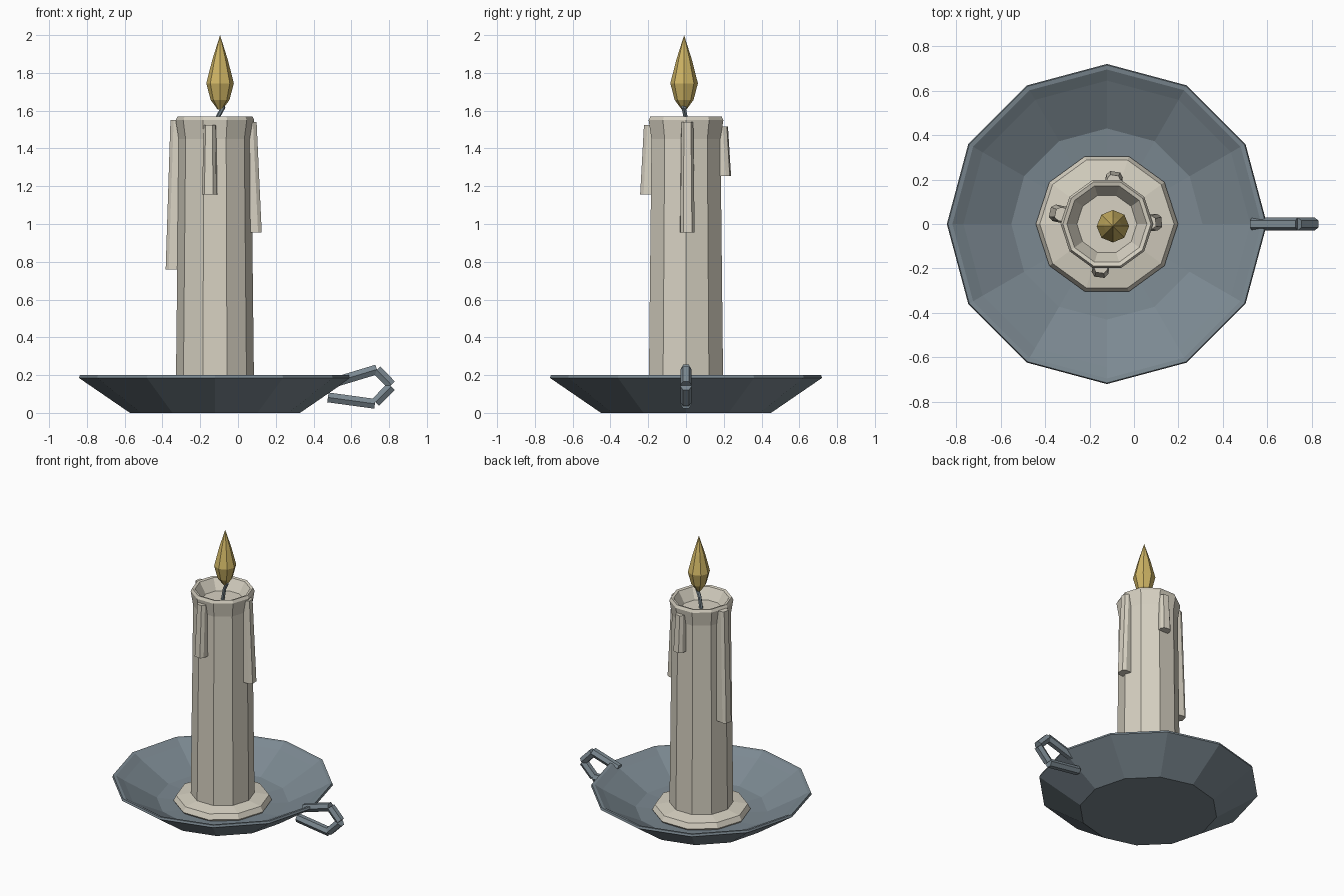
import bpy, bmesh, math
from mathutils import Vector

cube = bpy.data.objects.get("Cube")
if cube:
    bpy.data.objects.remove(cube, do_unlink=True)

AXIS = Vector((-0.122, 0, 0))  # centre line of dish and candle


def material(name, rgb):
    m = bpy.data.materials.new(name)
    m.use_nodes = True
    m.diffuse_color = (*rgb, 1)
    bsdf = m.node_tree.nodes["Principled BSDF"]
    bsdf.inputs["Base Color"].default_value = (*rgb, 1)
    bsdf.inputs["Roughness"].default_value = 0.8
    return m


metal = material("slate_metal", (0.2, 0.25, 0.285))
wax = material("cream_wax", (0.68, 0.64, 0.54))
gold = material("golden_flame", (0.62, 0.46, 0.13))


def loft(name, rings, mat):
    """Skin a list of equal point rings and cap both ends."""
    bm = bmesh.new()
    loops = [[bm.verts.new(p) for p in ring] for ring in rings]
    n = len(loops[0])
    for a, b in zip(loops, loops[1:]):
        for i in range(n):
            j = (i + 1) % n
            bm.faces.new((a[i], a[j], b[j], b[i]))
    bm.faces.new(loops[0][::-1])
    bm.faces.new(loops[-1])
    bmesh.ops.remove_doubles(bm, verts=bm.verts, dist=0.0005)
    bmesh.ops.recalc_face_normals(bm, faces=bm.faces)
    mesh = bpy.data.meshes.new(name)
    bm.to_mesh(mesh)
    bm.free()
    mesh.materials.append(mat)
    obj = bpy.data.objects.new(name, mesh)
    bpy.context.collection.objects.link(obj)
    return obj


def circle(centre, r, sides, u=Vector((1, 0, 0)), v=Vector((0, 1, 0))):
    turn = 2 * math.pi / sides
    return [centre + r * (math.cos(i * turn) * u + math.sin(i * turn) * v)
            for i in range(sides)]


def lathe(name, profile, sides, mat, centre=AXIS):
    return loft(name, [circle(centre + Vector((0, 0, z)), r, sides)
                       for r, z in profile], mat)


# Dish with a thin lip and a shallow sloped floor
lathe("dish", [(0.45, 0), (0.72, 0.185), (0.715, 0.2), (0.695, 0.197),
               (0.645, 0.165), (0.43, 0.05), (0.3, 0.038)], 12, metal)

# Wax pool at the foot, and the candle with a hollow flared top
lathe("wax_pool", [(0.3, 0.02), (0.32, 0.05), (0.302, 0.085), (0.19, 0.105)], 10, wax)
lathe("candle", [(0.208, 0.04), (0.192, 1.45), (0.208, 1.55), (0.198, 1.57),
                 (0.18, 1.565), (0.135, 1.49)], 10, wax)


# Wax drips: tapered half-hexagon strips, leaning outward toward the bottom
def drip(name, degrees, top, bottom, reach_top, reach_bottom):
    a = math.radians(degrees)
    out = Vector((math.cos(a), math.sin(a), 0))
    side = Vector((-out.y, out.x, 0))

    def section(z, reach, width):
        flat = [(0.175, -width), (reach - 0.02, -width), (reach, -width * 0.6),
                (reach, width * 0.6), (reach - 0.02, width), (0.175, width)]
        return [AXIS + out * r + side * s + Vector((0, 0, z)) for r, s in flat]

    loft(name, [section(top, reach_top, 0.031),
                section(bottom, reach_bottom, 0.038)], wax)


drip("left_drip", 2, 1.54, 0.955, 0.22, 0.247)
drip("right_drip", 168, 1.55, 0.76, 0.237, 0.262)
drip("front_drip", 262, 1.525, 1.155, 0.222, 0.242)
drip("back_drip", 81, 1.515, 1.255, 0.222, 0.238)

# Bent wick
wick_path = [(-0.122, 0, 1.48), (-0.105, -0.003, 1.57),
             (-0.08, -0.012, 1.615), (-0.088, -0.012, 1.66)]
loft("wick", [circle(Vector(p), 0.013, 6) for p in wick_path], metal)

# Faceted flame
lathe("flame", [(0.012, 1.605), (0.05, 1.657), (0.073, 1.745), (0.041, 1.87),
                (0, 2.0)], 8, gold, Vector((-0.095, -0.01, 0)))

# Handle: four separate hexagonal bars forming an open loop
bars = [("upper", (0.53, 0.168), (0.735, 0.23)),
        ("upper_bend", (0.735, 0.228), (0.812, 0.148)),
        ("lower_bend", (0.812, 0.14), (0.728, 0.055)),
        ("lower", (0.725, 0.048), (0.476, 0.082))]
for label, start, end in bars:
    p, q = (Vector((x, 0, z)) for x, z in (start, end))
    across = Vector((0, 1, 0))
    up = (q - p).normalized().cross(across)
    loft("handle_" + label, [circle(c, 0.03, 6, across, up) for c in (p, q)], metal)
